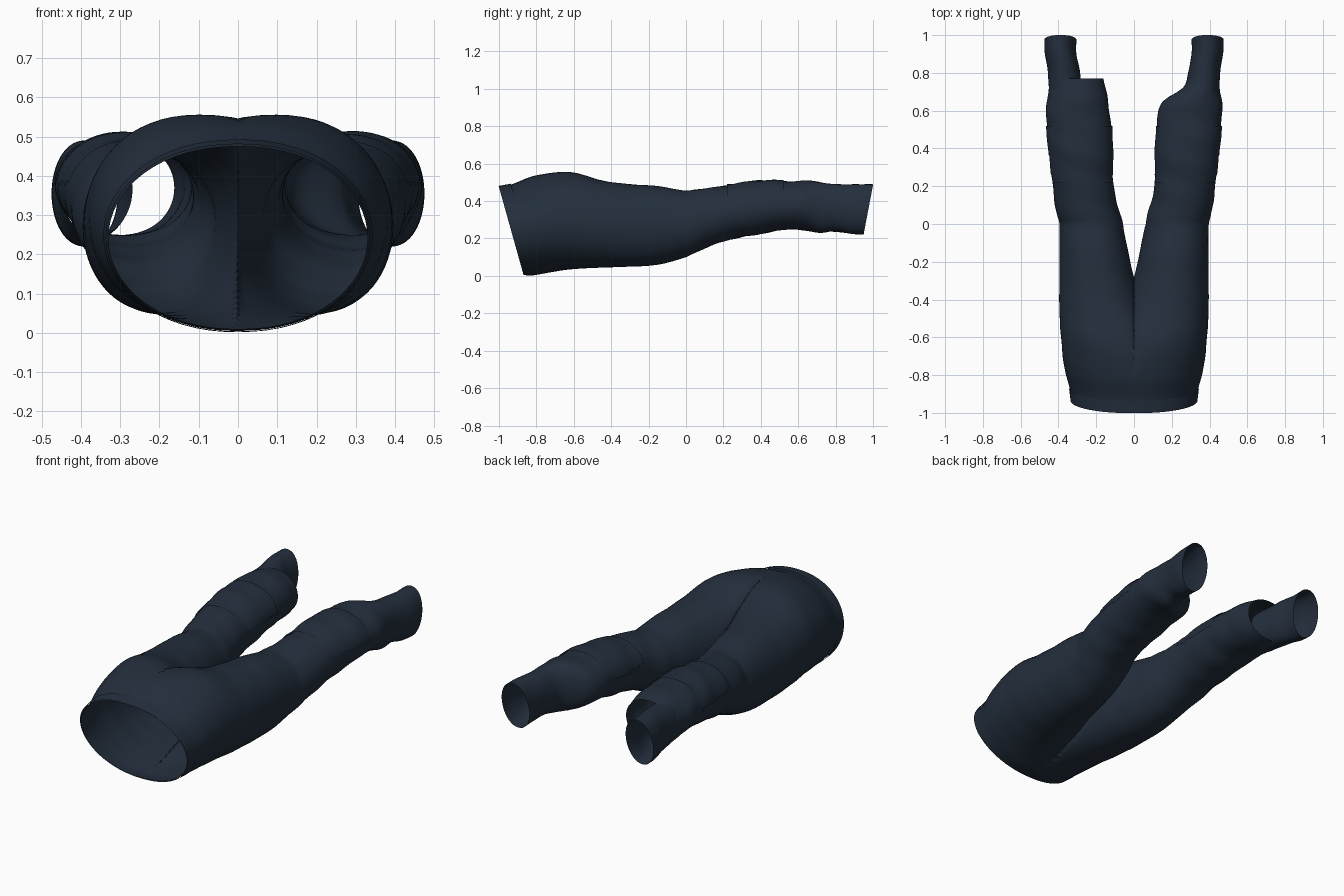
import bpy, bmesh, math

cube = bpy.data.objects.get("Cube")
if cube:
    bpy.data.objects.remove(cube)

navy = bpy.data.materials.new("dark navy cloth")
navy.use_nodes = True
COLOR = (0.017, 0.028, 0.046, 1)
navy.diffuse_color = COLOR
navy.node_tree.nodes["Principled BSDF"].inputs["Base Color"].default_value = COLOR

SEG = 64
CROTCH = -0.31

# Sections: y, outer x, inner x, top z, bottom z, lean of the section along y
HIPS = [(-.935, .33, -.33, .475, .01, -.28), (-.87, .34, -.34, .49, .005, -.25),
        (-.78, .365, -.31, .535, .015, -.12), (-.62, .385, -.17, .555, .035, 0),
        (-.45, .395, -.06, .51, .045, 0), (-.3, .395, -.005, .49, .05, 0),
        (-.15, .395, .03, .48, .06, 0), (0, .395, .06, .455, .1, 0),
        (.04, .408, .07, .46, .12, 0), (.2, .43, .108, .48, .185, 0),
        (.4, .45, .115, .505, .225, 0), (.56, .465, .125, .505, .25, 0)]
CLOSED_END = [(.65, .465, .15, .51, .24, 0), (.72, .455, .26, .5, .23, 0),
              (.8, .455, .285, .49, .24, 0), (.9, .472, .305, .49, .225, .1),
              (.975, .475, .305, .49, .22, .19)]
OPEN_END = [(.66, .46, .14, .51, .24, 0), (.77, .445, .16, .49, .25, 0)]
ANKLE = [(.66, .45, .27, .48, .25, 0), (.8, .455, .285, .485, .235, 0),
         (.9, .472, .305, .49, .225, .1), (.975, .475, .305, .49, .22, .19)]


def resample(rows, step=0.02):
    """Smooth interpolation through the sections."""
    out = []
    for i in range(len(rows) - 1):
        a, b = rows[i], rows[i + 1]
        p, q = rows[max(i - 1, 0)], rows[min(i + 2, len(rows) - 1)]
        n = max(1, round((b[0] - a[0]) / step))
        for k in range(n):
            t = k / n
            row = [a[0] + (b[0] - a[0]) * t]
            for j in range(1, 6):
                m0 = (b[j] - p[j]) / (b[0] - p[0]) * (b[0] - a[0])
                m1 = (q[j] - a[j]) / (q[0] - a[0]) * (b[0] - a[0])
                row.append((2*t**3 - 3*t*t + 1) * a[j] + (t**3 - 2*t*t + t) * m0
                           + (3*t*t - 2*t**3) * b[j] + (t**3 - t*t) * m1)
            out.append(row)
    out.append(rows[-1])
    return out


def wrinkle(y, a, side):
    """Cloth folds, strongest around the knee and ankle."""
    amount = 0.004 if y < 0 else 0.018
    fade = min(1, (y + 0.95) * 4) * min(1, max(0, 0.975 - y) * 8)
    return 1 + amount * fade * math.sin(y * 38 + 2.2 * math.sin(a + side) + side) \
        * (0.6 + 0.4 * math.cos(2 * a + y * 9))


def loft(bm, rows, side, grow=0.0):
    """Skin a half of the garment; sections are cut flat at the centre plane."""
    rings = []
    for y, xo, xi, top, bot, lean in rows:
        cx, rx = (xo + xi) / 2, (xo - xi) / 2 + grow
        cz, rz = (top + bot) / 2, (top - bot) / 2 + grow
        ring = []
        for k in range(SEG):
            a = 2 * math.pi * k / SEG
            w = wrinkle(y, a, side)
            c, s = math.cos(a), math.sin(a)
            x = max(0, cx + rx * w * math.copysign(abs(c) ** 0.93, c))
            z = cz + rz * (w if x > 0 else 1) * s
            ring.append(bm.verts.new((side * x, y + lean * (z - cz), max(z, 0))))
        rings.append(ring)
    for r0, r1 in zip(rings, rings[1:]):
        for k in range(SEG):
            n = (k + 1) % SEG
            quad = [r0[k], r0[n], r1[n], r1[k]]
            # leave the centre plane open so both halves join
            if all(abs(v.co.x) < 1e-5 for v in quad):
                continue
            bm.faces.new(quad if side < 0 else quad[::-1])


def finish(name, bm):
    bmesh.ops.remove_doubles(bm, verts=bm.verts[:], dist=0.0005)
    loose = [v for v in bm.verts if not v.link_faces]
    bmesh.ops.delete(bm, geom=loose, context='VERTS')
    bmesh.ops.recalc_face_normals(bm, faces=bm.faces[:])
    mesh = bpy.data.meshes.new(name)
    bm.to_mesh(mesh)
    bm.free()
    mesh.materials.append(navy)
    obj = bpy.data.objects.new(name, mesh)
    bpy.context.collection.objects.link(obj)
    bpy.ops.object.select_all(action='DESELECT')
    obj.select_set(True)
    bpy.context.view_layer.objects.active = obj
    bpy.ops.object.shade_smooth_by_angle(angle=math.radians(45))
    return obj


# Trousers: hips and both legs, the right one ending in an open torn sleeve
bm = bmesh.new()
loft(bm, resample(HIPS + CLOSED_END), 1)
loft(bm, resample(HIPS + OPEN_END), -1)
finish("trousers", bm)

# Slim lower leg emerging from the torn sleeve
bm = bmesh.new()
loft(bm, resample(ANKLE), -1)
finish("right_lower_leg", bm)

# Waistband around the hip opening
bm = bmesh.new()
for side in (1, -1):
    loft(bm, [HIPS[0], (-.875, .337, -.337, .487, .008, -.25)], side, 0.006)
finish("waistband", bm)

# Raised knee panels wrapped over the top of each leg
for side, name in ((1, "left_knee_panel"), (-1, "right_knee_panel")):
    bm = bmesh.new()
    loft(bm, [r for r in resample(HIPS) if 0.22 < r[0] < 0.53], side, 0.006)
    low = [f for f in bm.faces if f.calc_center_median().z < 0.38]
    bmesh.ops.delete(bm, geom=low, context='FACES')
    finish(name, bm)
